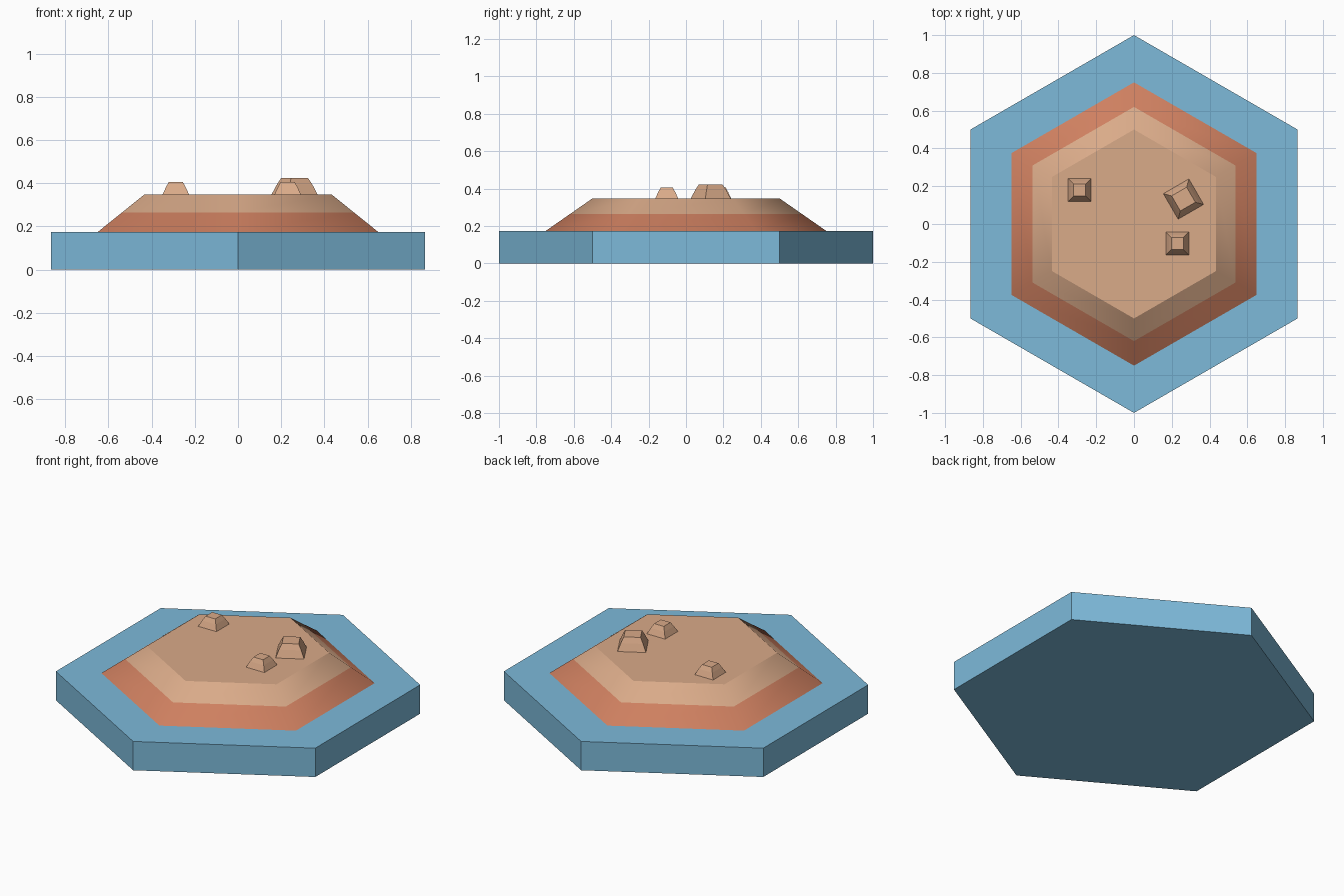
import bpy, math
from math import cos, sin, radians

if "Cube" in bpy.data.objects:
    bpy.data.objects.remove(bpy.data.objects["Cube"])


def material(name, rgb):
    m = bpy.data.materials.new(name)
    m.diffuse_color = (*rgb, 1.0)
    m.use_nodes = True
    m.node_tree.nodes["Principled BSDF"].inputs["Base Color"].default_value = m.diffuse_color
    return m


BLUE = material("water blue", (0.205, 0.491, 0.701))
CLAY = material("clay orange", (0.62, 0.215, 0.117))
SAND = material("sand tan", (0.70, 0.405, 0.25))


def stacked_rings(name, sides, rings, mats, centre=(0, 0), start=90.0):
    """Closed solid from (corner radius, z) rings; mats[i] colours band i, the last one the cap."""
    verts = [(centre[0] + r * cos(radians(start + 360 * k / sides)),
              centre[1] + r * sin(radians(start + 360 * k / sides)), z)
             for r, z in rings for k in range(sides)]
    faces, index = [tuple(reversed(range(sides)))], [0]
    for i in range(len(rings) - 1):
        for k in range(sides):
            a, b = i * sides + k, i * sides + (k + 1) % sides
            faces.append((a, b, b + sides, a + sides))
            index.append(mats[i])
    top = (len(rings) - 1) * sides
    faces.append(tuple(range(top, top + sides)))
    index.append(mats[-1])
    mesh = bpy.data.meshes.new(name)
    mesh.from_pydata(verts, [], faces)
    mesh.polygons.foreach_set("material_index", index)
    obj = bpy.data.objects.new(name, mesh)
    bpy.context.collection.objects.link(obj)
    return obj


BASE_Z, HILL_Z = 0.174, 0.348

# Hexagonal base tile, points along y
base = stacked_rings("base_tile", 6, [(1, 0), (1, BASE_Z)], [0, 0])
base.data.materials.append(BLUE)

# Hill: clay lower band, sand upper band and flat top
hill = stacked_rings("sand_hill", 6,
                     [(0.75, BASE_Z), (0.62, BASE_Z + 0.0905), (0.5, HILL_Z)], [0, 1, 1])
hill.data.materials.append(CLAY)
hill.data.materials.append(SAND)
# Soft shading around the slopes, crisp rim at the flat top
bpy.context.view_layer.objects.active = hill
hill.select_set(True)
bpy.ops.object.shade_smooth_by_angle(angle=radians(37.7))
hill.select_set(False)

# Rocks: four-sided tapered lumps (x, y, half width, half top, height, turn)
ROCKS = [("left_rock", -0.288, 0.18, 0.061, 0.032, 0.058, 0),
         ("right_front_rock", 0.23, -0.103, 0.061, 0.032, 0.058, 0),
         ("large_rock", 0.262, 0.132, 0.078, 0.046, 0.075, 30)]
for name, x, y, half, top, height, turn in ROCKS:
    d = math.sqrt(2)
    mid = half + (top - half) * 0.53
    rock = stacked_rings(name, 4, [(half * d, HILL_Z), (mid * d, HILL_Z + height * 0.58),
                                   (top * d, HILL_Z + height)], [0, 0, 0], (x, y), 45 + turn)
    rock.data.materials.append(SAND)
